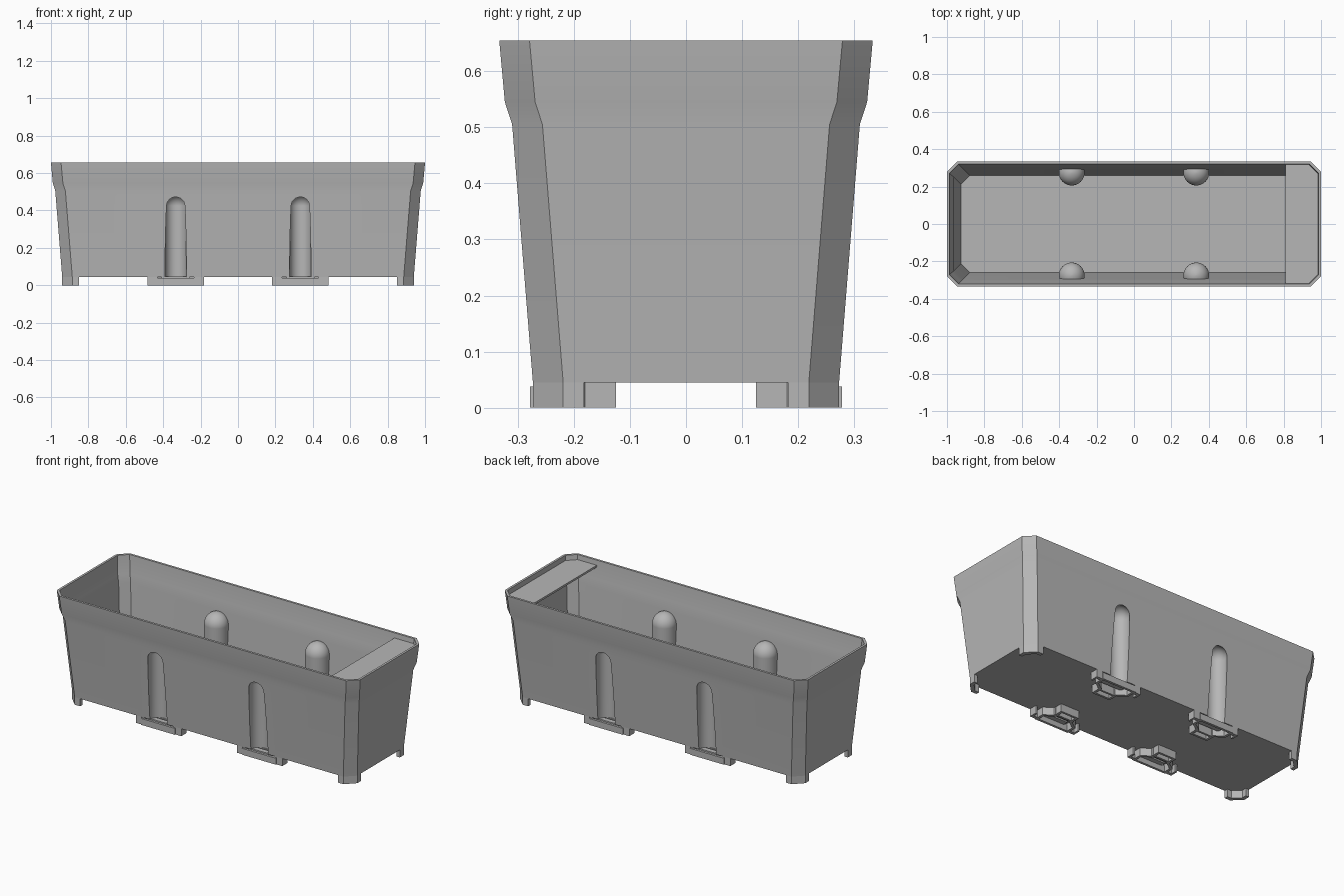
import bpy, bmesh, math
from mathutils import Vector

if "Cube" in bpy.data.objects:
    bpy.data.objects.remove(bpy.data.objects["Cube"])

gray = bpy.data.materials.new("planter gray")
gray.use_nodes = True
GRAY = (0.47, 0.47, 0.47, 1)
gray.diffuse_color = GRAY
gray.node_tree.nodes["Principled BSDF"].inputs["Base Color"].default_value = GRAY


def loft(name, rings):
    """Closed solid through a stack of rings, each (z, outline)."""
    bm = bmesh.new()
    loops = [[bm.verts.new((x, y, z)) for x, y in outline] for z, outline in rings]
    n = len(loops[0])
    for low, high in zip(loops, loops[1:]):
        for i in range(n):
            j = (i + 1) % n
            bm.faces.new((low[i], low[j], high[j], high[i]))
    bm.faces.new(loops[0][::-1])
    bm.faces.new(loops[-1])
    bmesh.ops.recalc_face_normals(bm, faces=bm.faces)
    mesh = bpy.data.meshes.new(name)
    bm.to_mesh(mesh)
    bm.free()
    mesh.materials.append(gray)
    obj = bpy.data.objects.new(name, mesh)
    bpy.context.collection.objects.link(obj)
    return obj


def chamfered(hx, hy, c):
    quarter = [(hx, hy - c), (hx - c, hy)]
    left = [(-x, y) for x, y in quarter[::-1]]
    return quarter + left + [(-x, -y) for x, y in quarter + left]


def prism(name, outline, z0, z1):
    return loft(name, [(z0, outline), (z1, outline)])


def box(name, x0, x1, y0, y1, z0, z1):
    return prism(name, [(x0, y0), (x1, y0), (x1, y1), (x0, y1)], z0, z1)


def ribbon(path, t):
    """Outline of a strip of width t lying to the right of a path."""
    pts = [Vector(p) for p in path]
    inner = []
    for i, p in enumerate(pts):
        dirs = []
        if i > 0:
            dirs.append((p - pts[i - 1]).normalized())
        if i < len(pts) - 1:
            dirs.append((pts[i + 1] - p).normalized())
        normals = [Vector((d.y, -d.x)) for d in dirs]
        mid = sum(normals, Vector((0, 0))).normalized()
        inner.append(p + mid * t / mid.dot(normals[0]))
    return [tuple(p) for p in pts + inner[::-1]]


def capsule(name, x, y, r, z0, z1):
    """Upright round column with a domed top."""
    def circle(rad):
        return [(x + rad * math.cos(a * math.tau / 32), y + rad * math.sin(a * math.tau / 32))
                for a in range(32)]
    rings = [(z0, circle(r))]
    for k in range(9):
        a = k * math.radians(88) / 8
        rings.append((z1 + r * math.sin(a), circle(r * math.cos(a))))
    return loft(name, rings)


def cut(target, cutters):
    """Subtract the cutters, bake the result and remove them."""
    for c in cutters:
        c.hide_render = True
        mod = target.modifiers.new("cut", 'BOOLEAN')
        mod.operation = 'DIFFERENCE'
        mod.solver = 'EXACT'
        mod.object = c
    bpy.context.view_layer.update()
    graph = bpy.context.evaluated_depsgraph_get()
    mesh = bpy.data.meshes.new_from_object(target.evaluated_get(graph))
    target.modifiers.clear()
    target.data = mesh
    for c in cutters:
        bpy.data.objects.remove(c)


COLUMN_X = 0.333
spots = [(sx * COLUMN_X, sy) for sx in (-1, 1) for sy in (-1, 1)]

# Trough: outer hull minus a cavity that leaves room for the hollow columns
trough = loft("trough", [
    (0.045, chamfered(0.94, 0.273, 0.054)),
    (0.505, chamfered(0.977, 0.31, 0.054)),
    (0.545, chamfered(0.99, 0.323, 0.054)),
    (0.655, chamfered(1.0, 0.333, 0.054))])
cavity = loft("cavity", [
    (0.06, chamfered(0.925, 0.259, 0.046)),
    (0.505, chamfered(0.962, 0.296, 0.046)),
    (0.545, chamfered(0.976, 0.309, 0.048)),
    (0.70, chamfered(0.991, 0.324, 0.048))])
cut(cavity, [capsule("column_core", x, sy * 0.275, 0.069, 0.03, 0.423) for x, sy in spots])
cut(trough, [cavity] + [capsule("column_hollow", x, sy * 0.275, 0.057, 0.02, 0.425)
                        for x, sy in spots])

# Shelf across one end, just under the rim
prism("end_shelf", [(0.81, -0.321), (0.944, -0.321), (0.988, -0.277),
                    (0.988, 0.277), (0.944, 0.321), (0.81, 0.321)], 0.614, 0.626)

# Corner feet
foot = ribbon([(0.85, 0.273), (0.886, 0.273), (0.94, 0.219), (0.94, 0.182)], 0.022)
for sx in (-1, 1):
    for sy in (-1, 1):
        prism("corner_foot", [(sx * x, sy * y) for x, y in foot], 0, 0.046)

# Clip brackets under each column
for cx, sy in spots:
    def part(name, outline, z0, z1):
        return prism(name, [(cx + x, sy * y) for x, y in outline], z0, z1)

    def bar(name, x0, x1, y0, y1, z0=0.0, z1=0.046):
        part(name, [(x0, y0), (x1, y0), (x1, y1), (x0, y1)], z0, z1)

    funnel = ribbon([(-0.112, 0.27), (-0.112, 0.215), (-0.06, 0.18), (-0.06, 0.125)], -0.015)
    for s in (-1, 1):
        bar("bracket_tab", s * 0.112, s * 0.15, 0.255, 0.273)
        bar("bracket_tab_side", s * 0.138, s * 0.15, 0.225, 0.256)
        part("bracket_funnel", [(s * x, y) for x, y in funnel], 0, 0.046)
    bar("bracket_front", -0.112, 0.112, 0.264, 0.278, 0, 0.038)
    bar("bracket_ledge", -0.075, 0.075, 0.235, 0.265, 0.03, 0.046)
    bar("bracket_inner_ledge", -0.075, 0.075, 0.2, 0.224, 0.03, 0.046)
    bar("bracket_rib", -0.062, 0.062, 0.168, 0.18, 0, 0.046)
    bar("bracket_end", -0.06, 0.06, 0.125, 0.138, 0, 0.046)

# Smooth shading with sharp edges kept
bpy.ops.object.select_all(action='DESELECT')
trough.select_set(True)
bpy.context.view_layer.objects.active = trough
bpy.ops.object.shade_smooth_by_angle(angle=math.radians(30))
weighted = trough.modifiers.new("weighted_normals", 'WEIGHTED_NORMAL')
weighted.keep_sharp = True
